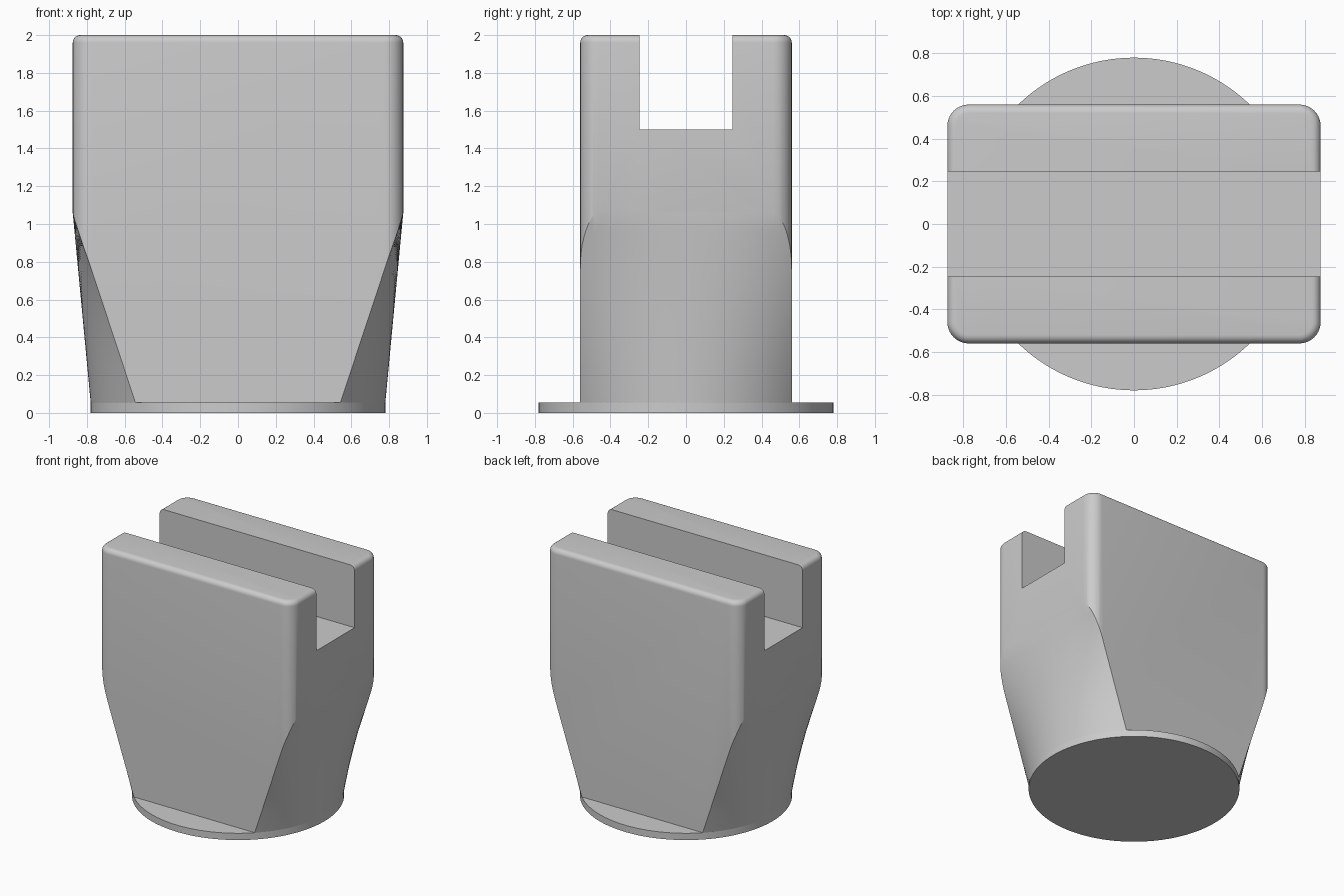
import bpy, bmesh, math

if "Cube" in bpy.data.objects:
    bpy.data.objects.remove(bpy.data.objects["Cube"])

R, BASE_H = 0.78, 0.055            # round foot
HX, HY, TOP = 0.875, 0.56, 2.0     # block half sizes and height
BLEND_Z = 1.06                     # where the round foot has become square


def make_object(name, bm):
    bmesh.ops.recalc_face_normals(bm, faces=bm.faces)
    mesh = bpy.data.meshes.new(name)
    bm.to_mesh(mesh)
    bm.free()
    ob = bpy.data.objects.new(name, mesh)
    bpy.context.collection.objects.link(ob)
    return ob


def box(sx, sy, z0, z1):
    bm = bmesh.new()
    bmesh.ops.create_cube(bm, size=1)
    for v in bm.verts:
        v.co = (v.co.x * sx, v.co.y * sy, z0 + (v.co.z + 0.5) * (z1 - z0))
    return bm


def bevel(bm, test, radius, segments):
    edges = [e for e in bm.edges if test(*e.verts)]
    bmesh.ops.bevel(bm, geom=edges, offset=radius, segments=segments,
                    profile=0.5, affect='EDGES')


def apply_boolean(ob, cutter, operation):
    cutter.hide_render = True
    mod = ob.modifiers.new("cut", 'BOOLEAN')
    mod.operation, mod.object, mod.solver = operation, cutter, 'EXACT'
    bpy.context.view_layer.objects.active = ob
    bpy.ops.object.modifier_apply(modifier=mod.name)
    bpy.data.objects.remove(cutter)


def smooth(ob, degrees):
    bpy.ops.object.select_all(action='DESELECT')
    ob.select_set(True)
    bpy.context.view_layer.objects.active = ob
    bpy.ops.object.shade_smooth_by_angle(angle=math.radians(degrees))


# Block with rounded uprights and softly rounded top rim
bm = box(2 * HX, 2 * HY, 0.03, TOP)
bevel(bm, lambda a, b: abs(a.co.z - b.co.z) > 1, 0.1, 10)
bevel(bm, lambda a, b: min(a.co.z, b.co.z) > TOP - 0.001, 0.04, 6)
body = make_object("slotted_body", bm)

# Ruled envelope: straight lines from the foot's circle to the block's flat ends
bm = bmesh.new()
N, YE = 64, 0.6
ys = [-YE + 2 * YE * i / N for i in range(N + 1)]
rings = []
for t in (-0.05, 0.2, 0.45, 0.7, 0.9, 1.1, 2.1):
    z = BASE_H + t * (BLEND_Z - BASE_H)
    side = [(math.sqrt(R * R - y * y) * (1 - t) + HX * t, y) for y in ys]
    loop = side + [(-x, y) for x, y in reversed(side)]
    rings.append([bm.verts.new((x, y, z)) for x, y in loop])
for lo, hi in zip(rings, rings[1:]):
    for i in range(len(lo)):
        j = (i + 1) % len(lo)
        bm.faces.new((lo[i], lo[j], hi[j], hi[i]))
bm.faces.new(rings[0])
bm.faces.new(rings[-1])
apply_boolean(body, make_object("taper_envelope", bm), 'INTERSECT')

# Slot through the top
apply_boolean(body, make_object("slot_cutter", box(3, 0.49, 1.5, 2.5)), 'DIFFERENCE')
smooth(body, 20)

# Round foot plate
bm = bmesh.new()
bmesh.ops.create_cone(bm, cap_ends=True, segments=128, radius1=R, radius2=R, depth=BASE_H)
bmesh.ops.translate(bm, verts=bm.verts, vec=(0, 0, BASE_H / 2))
smooth(make_object("round_foot", bm), 30)
